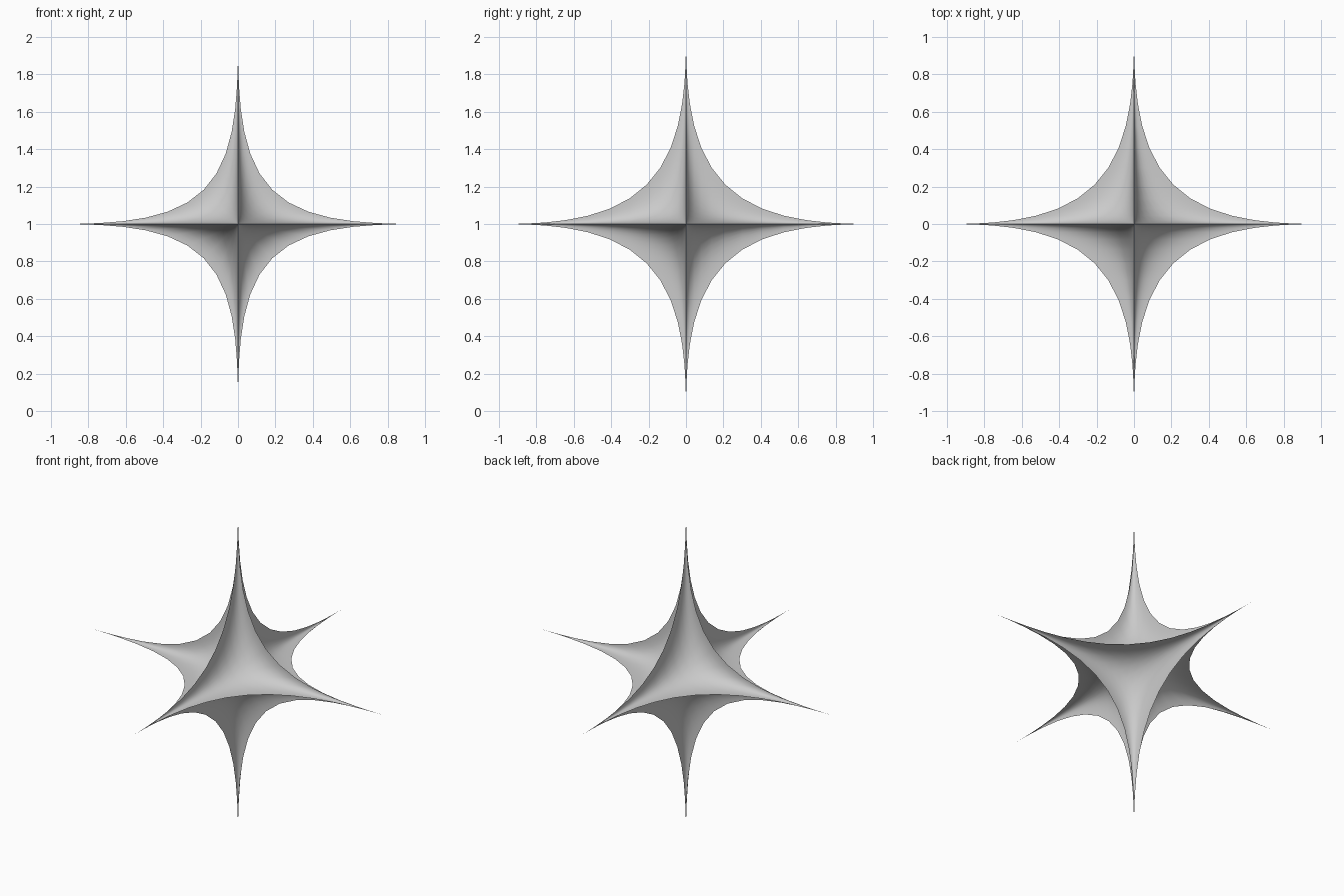
import bpy
import bmesh
import math

cube = bpy.data.objects.get("Cube")
if cube:
    bpy.data.objects.remove(cube, do_unlink=True)

RING_POWER = 4.9      # pinch of the upright ring facing the front
MERIDIAN_POWER = 4.5  # pinch of the ribs running front to back


def pinch(value, power):
    """Signed power that draws a round section into a four-pointed star."""
    return math.copysign(abs(value) ** power, value)


# Grey material
grey = bpy.data.materials.new("light grey")
grey.use_nodes = True
colour = (0.6, 0.6, 0.6, 1.0)
grey.diffuse_color = colour
grey.node_tree.nodes["Principled BSDF"].inputs["Base Color"].default_value = colour

# Six-pointed star: a sphere pinched towards its axes, poles front and back
bm = bmesh.new()
bmesh.ops.create_uvsphere(bm, u_segments=72, v_segments=36, radius=1.0)
for vert in bm.verts:
    x, y, z = vert.co
    spread = math.hypot(x, y)
    angle = math.atan2(y, x)
    radius = pinch(spread, MERIDIAN_POWER)
    vert.co = (radius * pinch(math.cos(angle), RING_POWER),
               -pinch(z, MERIDIAN_POWER),
               1.0 + radius * pinch(math.sin(angle), RING_POWER))

mesh = bpy.data.meshes.new("six_pointed_star")
bm.to_mesh(mesh)
bm.free()
mesh.materials.append(grey)
star = bpy.data.objects.new("six_pointed_star", mesh)
bpy.context.collection.objects.link(star)

# Smooth hollows with crisp ridges
bpy.ops.object.select_all(action="DESELECT")
star.select_set(True)
bpy.context.view_layer.objects.active = star
bpy.ops.object.shade_smooth_by_angle(angle=math.radians(40))
